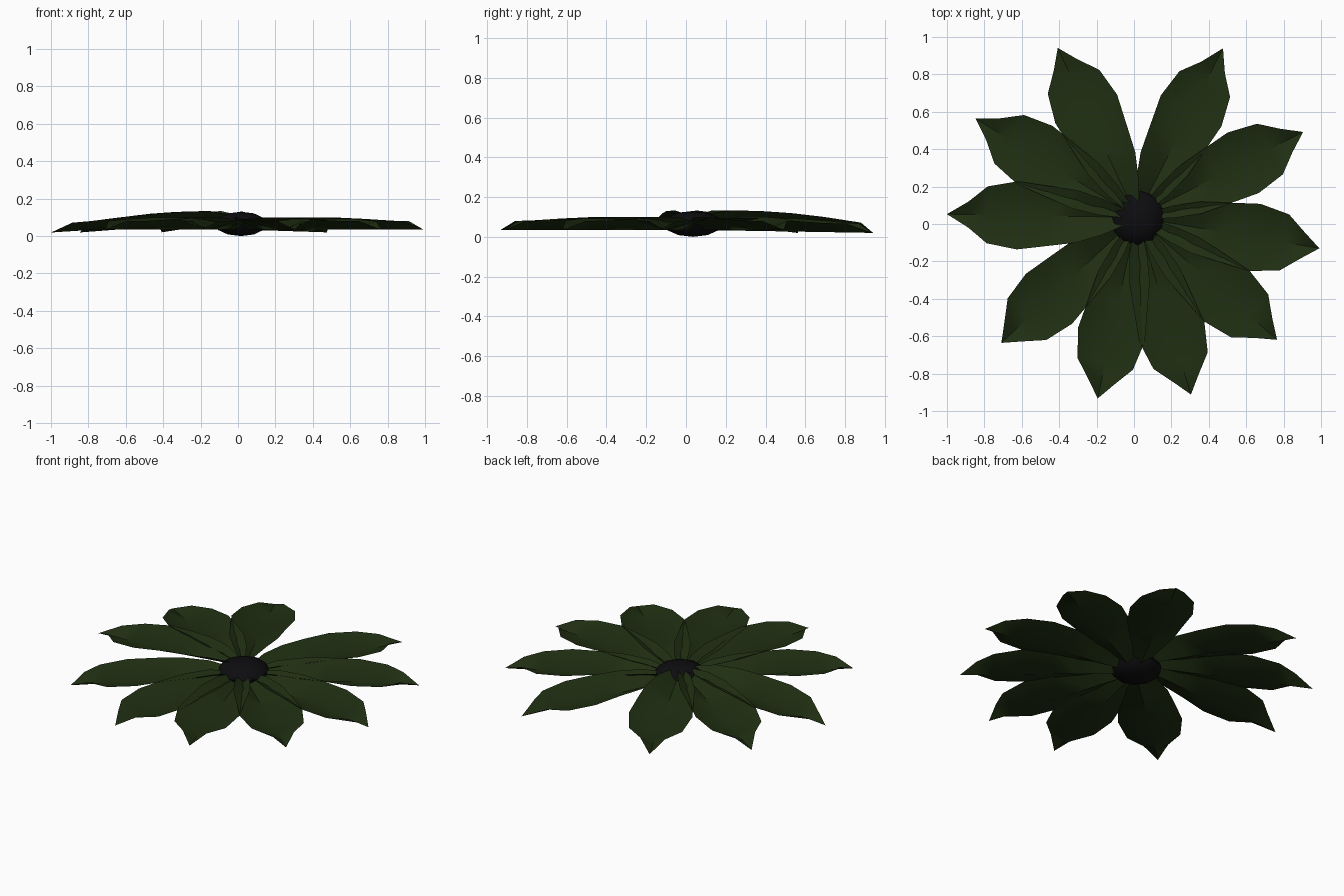
import bpy, bmesh, math
from mathutils import Matrix

if "Cube" in bpy.data.objects:
    bpy.data.objects.remove(bpy.data.objects["Cube"])


def material(name, rgb):
    m = bpy.data.materials.new(name)
    m.diffuse_color = (*rgb, 1)
    m.use_nodes = True
    m.node_tree.nodes["Principled BSDF"].inputs["Base Color"].default_value = m.diffuse_color
    return m


green = material("dark_green", (0.014, 0.028, 0.006))
black = material("black", (0.004, 0.004, 0.005))
CX, CY = 0.015, 0.035

# Petal stations: distance from centre, half width, edge height
STATIONS = [(0.06, 0.04, 0.07), (0.18, 0.095, 0.095), (0.32, 0.14, 0.10),
            (0.47, 0.16, 0.10), (0.64, 0.182, 0.092), (0.80, 0.152, 0.082),
            (0.90, 0.07, 0.08)]
RIB_Z = 0.035


def finish(bm, name, mat):
    me = bpy.data.meshes.new(name)
    bm.to_mesh(me)
    bm.free()
    me.materials.append(mat)
    ob = bpy.data.objects.new(name, me)
    bpy.context.collection.objects.link(ob)
    bpy.context.view_layer.objects.active = ob
    ob.select_set(True)
    bpy.ops.object.shade_smooth_by_angle(angle=math.radians(40))
    ob.select_set(False)


def petal(index, angle, length, lift, slope):
    """Petal creased along a low midrib, edges raised, drooping to a sharp tip."""
    bm = bmesh.new()
    rows = []
    for r, w, z in STATIONS:
        dz = lift - slope * r
        rows.append([bm.verts.new((r, s * w, h + dz))
                     for s, h in ((-1, z), (0, RIB_Z), (1, z))])
    tip = bm.verts.new((length, 0, RIB_Z + lift - slope * length))
    for a, b in zip(rows, rows[1:]):
        for i in (0, 1):
            bm.faces.new((a[i], b[i], b[i + 1], a[i + 1]))
    for i in (0, 1):
        bm.faces.new((rows[-1][i], tip, rows[-1][i + 1]))
    bm.transform(Matrix.Translation((CX, CY, 0)) @ Matrix.Rotation(math.radians(angle), 4, 'Z'))
    finish(bm, f"petal_{index}", green)


# Ring of petals: direction, length, inner lift, downward slope
PETALS = [(-9.6, 0.99, 0, 0), (27.2, 1.0, 0, 0), (63, 1.015, 0, 0.015),
          (115, 1.0, 0.05, 0.065), (148.5, 1.01, 0.05, 0.065),
          (179, 1.015, 0.05, 0.065), (222.8, 0.987, 0, 0), (257.8, 0.99, 0, 0),
          (287, 0.99, 0, 0), (318.9, 0.995, 0, 0)]
for i, p in enumerate(PETALS):
    petal(i + 1, *p)

# Flattened seed head in the middle
bm = bmesh.new()
bmesh.ops.create_uvsphere(bm, u_segments=10, v_segments=6, radius=1)
bm.transform(Matrix.Translation((CX, CY, 0.065)) @ Matrix.Diagonal((0.147, 0.147, 0.065, 1)))
finish(bm, "seed_head", black)
